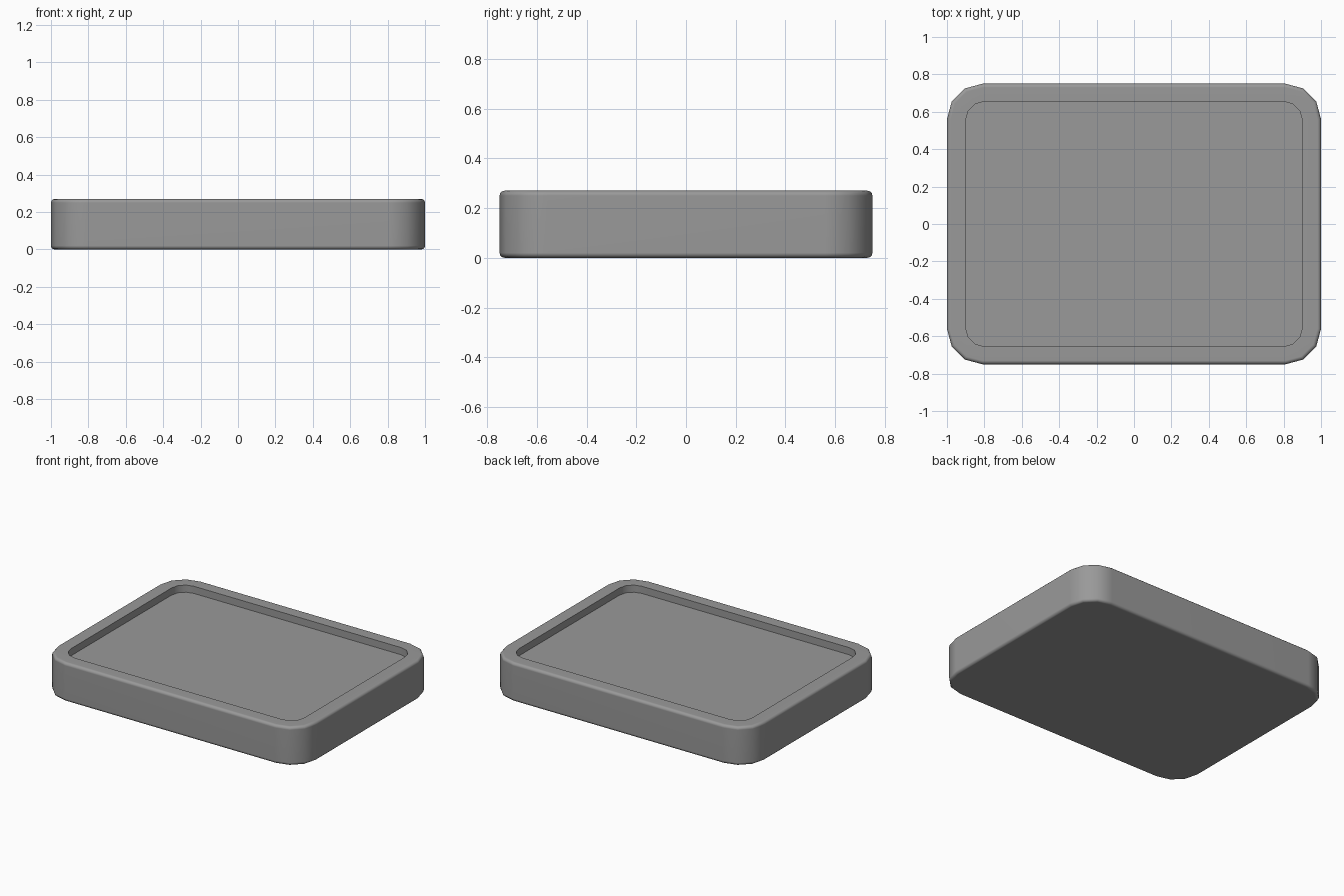
import bpy, bmesh, math

if "Cube" in bpy.data.objects:
    bpy.data.objects.remove(bpy.data.objects["Cube"])

SEG = 3  # segments per rounded corner


def ring(bm, hx, hy, r, z):
    """Rounded rectangle loop of vertices at height z."""
    out = []
    for q, (sx, sy) in enumerate(((1, 1), (-1, 1), (-1, -1), (1, -1))):
        for i in range(SEG + 1):
            a = math.radians(90 * (q + i / SEG))
            out.append(bm.verts.new((sx * (hx - r) + r * math.cos(a),
                                     sy * (hy - r) + r * math.sin(a), z)))
    return out


# Cross-section: outer inset and height, softened at bottom and top edges
H, B = 0.27, 0.02
outer = []
for i in range(4):
    a = math.radians(30 * i)
    outer.append((B * (1 - math.sin(a)), B * (1 - math.cos(a))))
outer += [(inset, H - z) for inset, z in reversed(outer)]

bm = bmesh.new()
rings = [ring(bm, 1 - i, 0.75 - i, 0.19 - i, z) for i, z in outer]
# Recess wall and floor
FLOOR = H - 0.05
rings.append(ring(bm, 0.9, 0.655, 0.1, H))
rings.append(ring(bm, 0.9, 0.655, 0.1, FLOOR))

for a, b in zip(rings, rings[1:]):
    n = len(a)
    for i in range(n):
        j = (i + 1) % n
        bm.faces.new((a[i], a[j], b[j], b[i]))
bm.faces.new(list(reversed(rings[0])))
bm.faces.new(rings[-1])
bmesh.ops.recalc_face_normals(bm, faces=bm.faces)

mesh = bpy.data.meshes.new("tray")
bm.to_mesh(mesh)
bm.free()
tray = bpy.data.objects.new("tray", mesh)
bpy.context.collection.objects.link(tray)
bpy.context.view_layer.objects.active = tray
tray.select_set(True)
bpy.ops.object.shade_smooth_by_angle(angle=math.radians(40))

# Keep the large faces flat-looking beside the soft edges
weighted = tray.modifiers.new("weighted_normals", 'WEIGHTED_NORMAL')
weighted.keep_sharp = True

# Dark grey finish
mat = bpy.data.materials.new("dark_grey")
mat.diffuse_color = (0.32, 0.32, 0.32, 1)
mat.use_nodes = True
mat.node_tree.nodes["Principled BSDF"].inputs["Base Color"].default_value = mat.diffuse_color
mesh.materials.append(mat)
